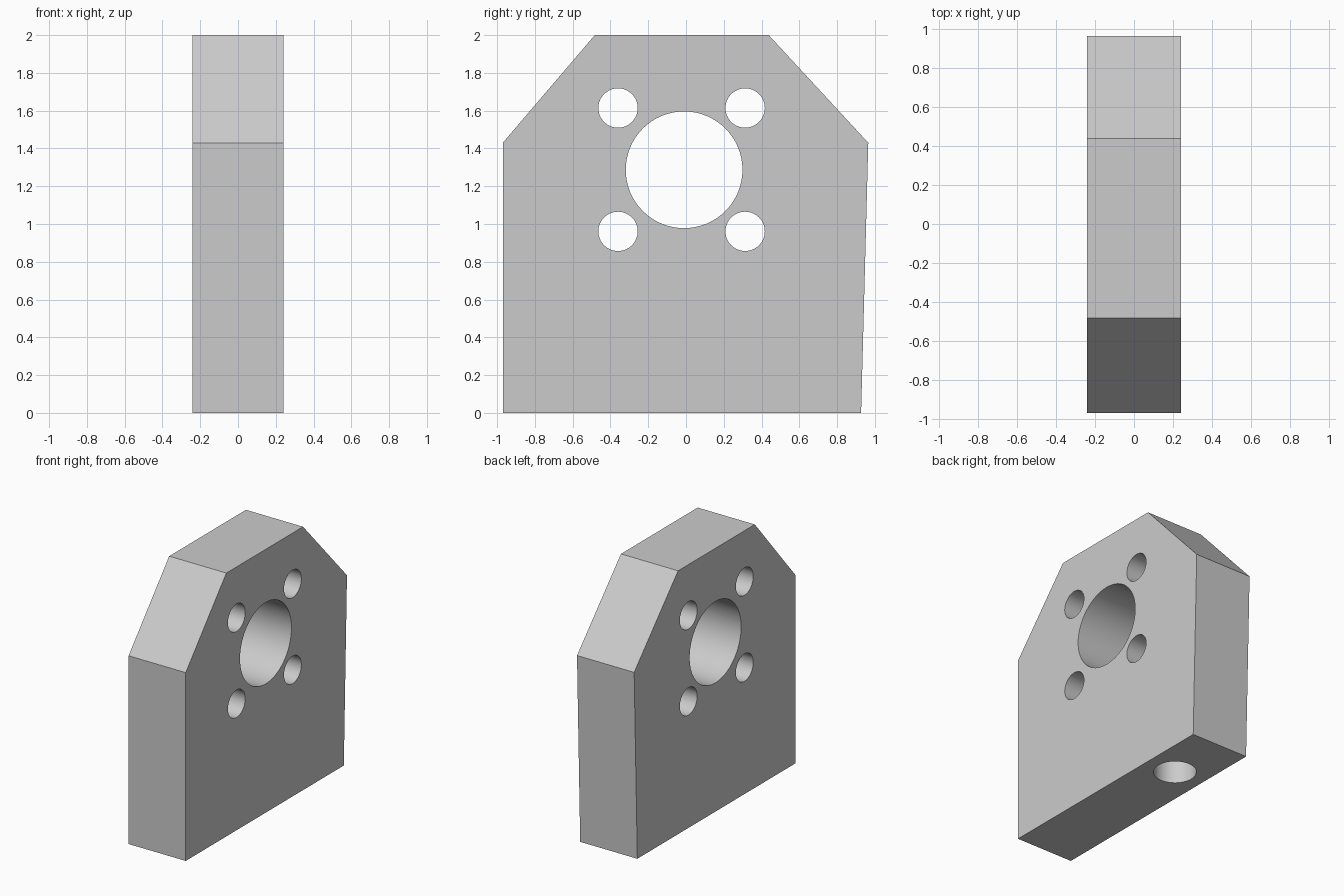
import bpy, bmesh
from math import pi

if "Cube" in bpy.data.objects:
    bpy.data.objects.remove(bpy.data.objects["Cube"])

HALF = 0.24  # half thickness of the plate along x

# Plate: side profile (y, z) extruded along x
profile = [(-0.97, 0), (0.927, 0), (0.965, 1.43), (0.438, 2), (-0.483, 2), (-0.97, 1.43)]
bm = bmesh.new()
face = bm.faces.new([bm.verts.new((-HALF, y, z)) for y, z in profile])
ext = bmesh.ops.extrude_face_region(bm, geom=[face])
bmesh.ops.translate(bm, vec=(2 * HALF, 0, 0),
                    verts=[g for g in ext["geom"] if isinstance(g, bmesh.types.BMVert)])
bmesh.ops.recalc_face_normals(bm, faces=bm.faces)
mesh = bpy.data.meshes.new("mounting_plate")
bm.to_mesh(mesh)
bm.free()
plate = bpy.data.objects.new("mounting_plate", mesh)
bpy.context.collection.objects.link(plate)


def drill(name, location, radius, length, rotation=(0, 0, 0)):
    """Cut a round hole into the plate."""
    bpy.ops.mesh.primitive_cylinder_add(vertices=64, radius=radius, depth=length,
                                        location=location, rotation=rotation)
    cutter = bpy.context.object
    cutter.name = name
    cutter.hide_render = True
    mod = plate.modifiers.new(name, 'BOOLEAN')
    mod.operation = 'DIFFERENCE'
    mod.solver = 'EXACT'
    mod.object = cutter
    bpy.context.view_layer.objects.active = plate
    bpy.ops.object.modifier_apply(modifier=name)
    bpy.data.objects.remove(cutter)


# Large central bore and four bolt holes, through the plate
across = (0, pi / 2, 0)
drill("centre_bore", (0, -0.01, 1.287), 0.309, 1, across)
for y in (-0.36, 0.313):
    for z in (0.961, 1.614):
        drill("bolt_hole", (0, y, z), 0.104, 1, across)

# Blind hole in the underside
DEPTH = 0.6
drill("base_hole", (0, 0.443, DEPTH / 2 - 0.1), 0.149, DEPTH + 0.2)

# Smooth hole walls, sharp edges
bpy.ops.object.select_all(action='DESELECT')
plate.select_set(True)
bpy.context.view_layer.objects.active = plate
bpy.ops.object.shade_smooth_by_angle()
